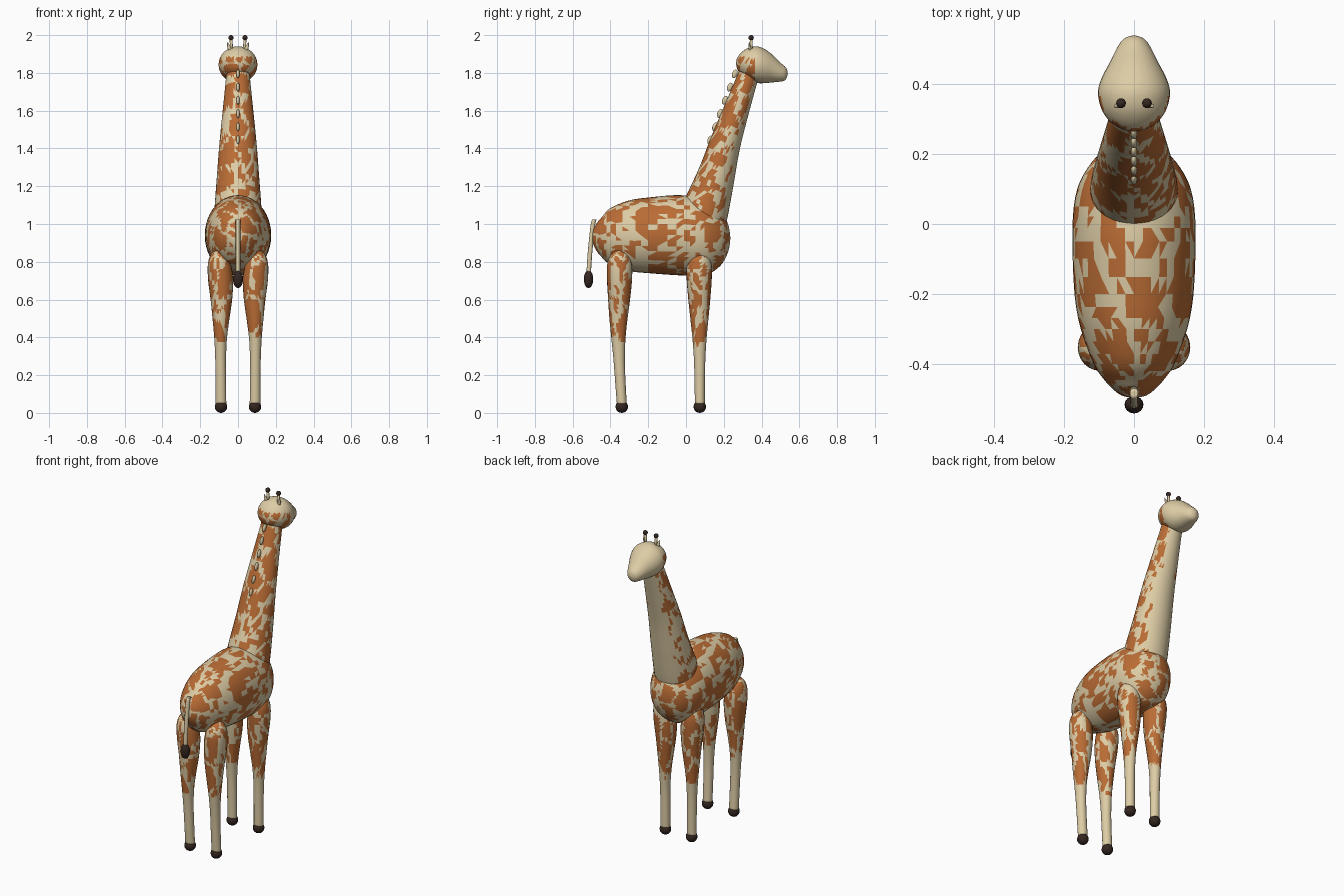
import bpy, bmesh, math
from mathutils import Vector, Matrix, noise

if "Cube" in bpy.data.objects:
    bpy.data.objects.remove(bpy.data.objects["Cube"], do_unlink=True)


def material(name, rgb):
    m = bpy.data.materials.new(name)
    m.use_nodes = True
    m.diffuse_color = (*rgb, 1)
    m.node_tree.nodes["Principled BSDF"].inputs["Base Color"].default_value = (*rgb, 1)
    return m


CREAM = material("cream", (0.73, 0.61, 0.38))
ORANGE = material("patch_orange", (0.49, 0.15, 0.035))
DARK = material("dark_brown", (0.035, 0.02, 0.015))


def finish(name, bm, mats, patch=None):
    bmesh.ops.recalc_face_normals(bm, faces=bm.faces)
    bm.normal_update()
    for f in bm.faces:
        f.smooth = True
        if patch and patch(f.calc_center_median(), f.normal):
            f.material_index = 1
    mesh = bpy.data.meshes.new(name)
    bm.to_mesh(mesh)
    bm.free()
    for m in mats:
        mesh.materials.append(m)
    ob = bpy.data.objects.new(name, mesh)
    bpy.context.collection.objects.link(ob)
    return ob


def spline(rings, steps):
    """Smoothly resample the ring table."""
    out = []
    for i in range(len(rings) - 1):
        a, b = rings[max(i - 1, 0)], rings[i]
        c, d = rings[i + 1], rings[min(i + 2, len(rings) - 1)]
        for s in range(steps):
            t = s / steps
            out.append([0.5 * (2 * q + (r - p) * t + (2 * p - 5 * q + 4 * r - w) * t * t
                               + (3 * q - p - 3 * r + w) * t ** 3)
                        for p, q, r, w in zip(a, b, c, d)])
    return out + [list(rings[-1])]


def loft(name, rings, tilt, seg, steps, mats, patch=None):
    """Skin of oval rings (x, y, z, half width, half depth); tilt turns the depth axis."""
    bm = bmesh.new()
    v_axis = Vector((0, math.cos(tilt), math.sin(tilt)))
    loops = []
    for x, y, z, ru, rv in spline(rings, steps):
        ru, rv = max(ru, 0.001), max(rv, 0.001)
        loops.append([bm.verts.new(Vector((x, y, z)) + Vector((ru * math.cos(a), 0, 0))
                                   + v_axis * rv * math.sin(a))
                      for a in (math.tau * k / seg for k in range(seg))])
    for lo, hi in zip(loops, loops[1:]):
        for k in range(seg):
            n = (k + 1) % seg
            bm.faces.new((lo[k], lo[n], hi[n], hi[k]))
    bm.faces.new(loops[0])
    bm.faces.new(loops[-1])
    if patch:
        bmesh.ops.triangulate(bm, faces=bm.faces)
    return finish(name, bm, mats, patch)


def ball(name, pos, size, mat, lean=0):
    bm = bmesh.new()
    bmesh.ops.create_uvsphere(bm, u_segments=16, v_segments=10, radius=1)
    bm.transform(Matrix.Translation(pos) @ Matrix.Rotation(lean, 4, "X")
                 @ Matrix.Diagonal((*size, 1)))
    return finish(name, bm, [mat])


def blotch(p, scale, gap):
    """True inside a cell patch, false on the pale net between patches."""
    q = Vector(p[i] * scale[i] for i in range(3))
    d = noise.voronoi(q + 0.3 * noise.noise_vector(q * 2))[0]
    return d[1] - d[0] > gap + 0.1 * noise.noise(q * 5)


def body_patch(p, n):
    return blotch(p, (8, 8, 8), 0.13)


def neck_patch(p, n):
    throat = n.y > 0.75 + 0.2 * noise.noise(p * 18)
    return not throat and blotch(p, (10, 10, 7), 0.13)


def head_patch(p, n):
    return p.y < 0.37 and p.z < 1.885 and blotch(p, (13, 13, 13), 0.15)


def leg_patch(p, n):
    return p.z > 0.39 + 0.07 * noise.noise(p * 25) and blotch(p, (11, 11, 5), 0.1)


COAT = [CREAM, ORANGE]
UPRIGHT = math.pi / 2

# Barrel body
body = [(-.497, .93, .0, .0), (-.49, .93, .035, .04), (-.47, .93, .062, .078),
        (-.445, .93, .085, .107), (-.4, .935, .115, .15), (-.3, .938, .152, .187),
        (-.2, .94, .17, .2), (-.05, .941, .176, .212), (.05, .935, .172, .208),
        (.12, .928, .155, .193), (.18, .925, .118, .148), (.21, .925, .083, .103),
        (.228, .925, .045, .055), (.235, .925, 0, 0)]
loft("body", [(0, y, z, rx, rz) for y, z, rx, rz in body], UPRIGHT, 44, 3, COAT, body_patch)

# Neck, leaning forward
neck = [(.085, 1.02, .125, .125), (.108, 1.085, .124, .124), (.16, 1.25, .112, .102),
        (.21, 1.43, .098, .083), (.27, 1.61, .08, .068), (.325, 1.77, .064, .057),
        (.345, 1.83, .06, .055)]
loft("neck", [(0, *r) for r in neck], math.radians(-27), 36, 6, COAT, neck_patch)

# Head with tapering muzzle
head = [(.264, 1.85, 0, 0), (.27, 1.85, .03, .027), (.285, 1.85, .06, .05),
        (.31, 1.85, .083, .072), (.34, 1.848, .097, .088), (.38, 1.843, .103, .097),
        (.42, 1.835, .091, .089), (.46, 1.822, .07, .072), (.5, 1.804, .05, .05),
        (.522, 1.798, .036, .038), (.534, 1.798, .02, .022), (.539, 1.798, 0, 0)]
loft("head", [(0, y, z, rx, rz) for y, z, rx, rz in head], UPRIGHT, 32, 3, COAT, head_patch)

# Legs: height, backward drift, half width, half depth, sideways centre
leg = [(.865, 0, 0, 0, .1), (.855, 0, .025, .026, .1), (.83, 0, .048, .05, .1),
       (.78, 0, .062, .066, .098), (.7, 0, .066, .066, .092), (.6, .1, .057, .058, .088),
       (.5, .3, .045, .048, .09), (.4, .5, .034, .038, .092), (.3, .7, .029, .031, .092),
       (.2, .85, .028, .028, .091), (.03, 1.1, .028, .026, .09)]
for side, sx in (("left", 1), ("right", -1)):
    for end, top, foot in (("front", .07, .073), ("rear", -.352, -.34)):
        bow = -.012 if end == "rear" else 0
        rings = [(sx * x, top + (foot - top) * d + bow * math.sin(math.pi * d / 1.1), z, rx, ry)
                 for z, d, rx, ry, x in leg]
        loft(f"{end}_{side}_leg", rings, 0, 24, 4, COAT, leg_patch)
        ball(f"{end}_{side}_hoof", (sx * .09, foot, .033), (.033, .033, .033), DARK)

    # Horns and ears
    loft(f"{side}_horn", [(sx * .034, .345, 1.91, .009, .009),
                          (sx * .037, .345, 1.985, .007, .007)], 0, 12, 1, [CREAM])
    ball(f"{side}_horn_tip", (sx * .037, .345, 1.986), (.014, .014, .014), DARK)
    loft(f"{side}_ear", [(sx * .042, .34, 1.915, .01, .007),
                         (sx * .048, .337, 1.94, .009, .006),
                         (sx * .056, .334, 1.962, .001, .001)], 0, 12, 2, [CREAM])

# Mane: a row of tufts down the back of the neck
for i in range(6):
    ball(f"mane_tuft_{i + 1}", (0, .258 - .026 * i, 1.795 - .07 * i),
         (.009, .014, .024), CREAM, math.radians(-20))

# Tail and its tuft
tail = [(-.475, 1.025), (-.488, 1.018), (-.497, .96), (-.508, .85), (-.516, .73)]
loft("tail", [(0, y, z, .012, .012) for y, z in tail], 0, 12, 4, [CREAM])
ball("tail_tuft", (0, -.516, .708), (.027, .025, .047), DARK)
